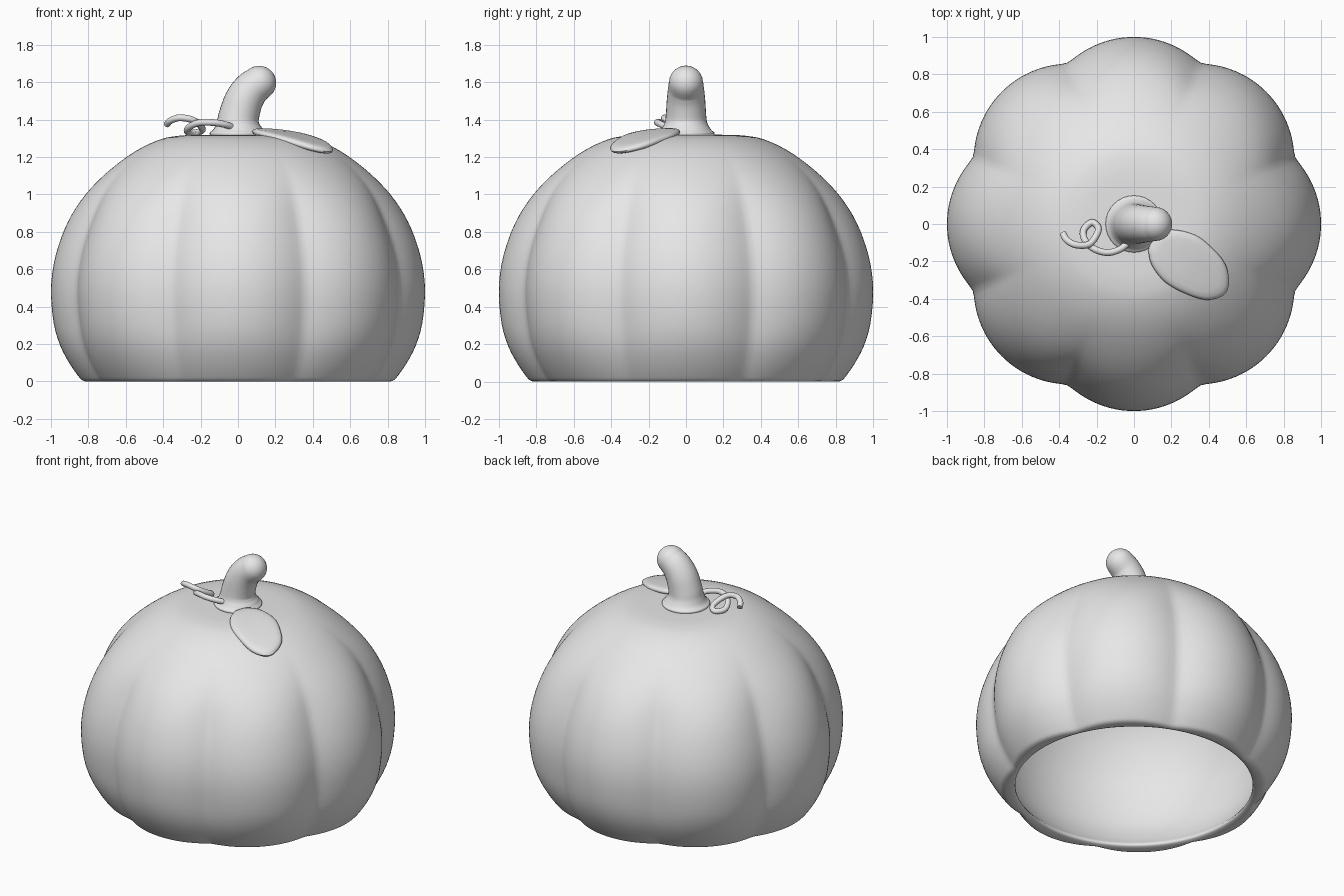
import bpy
import bmesh
import math
from mathutils import Vector

cube = bpy.data.objects.get("Cube")
if cube:
    bpy.data.objects.remove(cube, do_unlink=True)

GREY = (0.8, 0.8, 0.8, 1.0)
grey = bpy.data.materials.new("plain grey")
grey.use_nodes = True
grey.diffuse_color = GREY
grey.node_tree.nodes["Principled BSDF"].inputs["Base Color"].default_value = GREY


def spline(points, steps):
    """Smooth path through points of any dimension."""
    pts = [Vector(p) for p in points]
    pts = [2 * pts[0] - pts[1]] + pts + [2 * pts[-1] - pts[-2]]
    path = []
    for a, b, c, d in zip(pts, pts[1:], pts[2:], pts[3:]):
        for i in range(steps):
            t = i / steps
            path.append(b + 0.5 * t * ((c - a) + t * ((2 * a - 5 * b + 4 * c - d)
                                                      + t * (3 * b - a - 3 * c + d))))
    return path + [pts[-2]]


def skin(name, rings, angle=60):
    """Join closed rings of equal length into a smooth closed-ended surface."""
    bm = bmesh.new()
    loops = [[bm.verts.new(p) for p in ring] for ring in rings]
    count = len(loops[0])
    for low, high in zip(loops, loops[1:]):
        for i in range(count):
            j = (i + 1) % count
            bm.faces.new((low[i], low[j], high[j], high[i]))
    bm.faces.new(loops[0])
    bm.faces.new(loops[-1])
    bmesh.ops.recalc_face_normals(bm, faces=bm.faces)
    mesh = bpy.data.meshes.new(name)
    bm.to_mesh(mesh)
    bm.free()
    mesh.materials.append(grey)
    obj = bpy.data.objects.new(name, mesh)
    bpy.context.collection.objects.link(obj)
    bpy.ops.object.select_all(action="DESELECT")
    obj.select_set(True)
    bpy.context.view_layer.objects.active = obj
    bpy.ops.object.shade_smooth_by_angle(angle=math.radians(angle))
    return obj


def tube(name, path, reference, sides):
    """Round tube along (x, y, z, radius) points."""
    rings = []
    for i, p in enumerate(path):
        ahead = path[min(i + 1, len(path) - 1)] - path[max(i - 1, 0)]
        side = ahead.xyz.cross(reference).normalized()
        up = side.cross(ahead.xyz).normalized()
        turns = [math.tau * k / sides for k in range(sides)]
        rings.append([p.xyz + p.w * (side * math.cos(a) + up * math.sin(a)) for a in turns])
    return skin(name, rings)


# Hollow ribbed shell: outside from the crown down, then inside back up
LOBES = 8
SEGMENTS = LOBES * 24
outside = spline([(0.01, 1.32), (0.24, 1.318), (0.33, 1.312), (0.41, 1.296), (0.51, 1.253),
                  (0.61, 1.19), (0.72, 1.1), (0.815, 1), (0.89, 0.89), (0.945, 0.77),
                  (0.985, 0.63), (1, 0.48), (0.985, 0.31), (0.95, 0.19), (0.9, 0.095),
                  (0.855, 0.03), (0.835, 0.008), (0.815, 0)], 3)
inside = spline([(0.77, 0.002), (0.75, 0.02), (0.8, 0.09), (0.87, 0.24), (0.9, 0.48),
                 (0.875, 0.67), (0.81, 0.85), (0.7, 1.01), (0.52, 1.15), (0.28, 1.225),
                 (0.01, 1.24)], 3)


def groove_depth(z):
    fade = min(max((1.3 - z) / 0.48, 0), 1)
    return 0.074 * fade * fade * (3 - 2 * fade) * min(1, 0.7 + z)


def shell_ring(radius, z, depth):
    """Scalloped ring with softly rounded valleys between the lobes."""
    ring = []
    for i in range(SEGMENTS):
        a = math.tau * i / SEGMENTS
        t = abs((a * LOBES / math.tau + 0.5) % 1 * 2 - 1)
        t = 1 - math.hypot(1 - t, 0.05)
        r = radius * (1 - depth * t * t)
        ring.append((r * math.cos(a), r * math.sin(a), z))
    return ring


skin("pumpkin_shell",
     [shell_ring(r, z, groove_depth(z)) for r, z in outside]
     + [shell_ring(r, z, 0) for r, z in inside])

# Bent stem with a flared foot and a domed tip
stem = spline([(0, 0, 1.305, 0.145), (0, 0, 1.328, 0.152), (0, 0, 1.345, 0.135),
               (0, 0, 1.38, 0.115), (0.005, 0, 1.42, 0.108), (0.03, 0, 1.5, 0.103),
               (0.068, 0, 1.56, 0.097), (0.113, 0, 1.597, 0.091)], 4)
tip, lean = stem[-1].copy(), Vector((0.7, 0, 0.71))
for k in range(1, 9):
    a = math.radians(11 * k)
    centre = tip.xyz + lean * tip.w * math.sin(a)
    stem.append(Vector((*centre, tip.w * math.cos(a))))
tube("stem", stem, Vector((0, 1, 0)), 32)

# Curled tendril with one loop
curl = [(-0.03, -0.1, 1.36), (-0.075, -0.135, 1.375), (-0.14, -0.153, 1.385),
        (-0.21, -0.135, 1.383), (-0.26, -0.09, 1.36), (-0.27, -0.035, 1.335),
        (-0.225, 0.008, 1.33), (-0.19, -0.03, 1.35), (-0.235, -0.105, 1.395),
        (-0.31, -0.112, 1.41), (-0.36, -0.085, 1.395), (-0.38, -0.05, 1.375)]
tube("tendril", [Vector((*p, 0.018)) for p in spline(curl, 6)], Vector((0, 0, 1)), 12)

# Thick leaf draped over the crown
edge = [(0.075, -0.14), (0.095, -0.22), (0.165, -0.31), (0.27, -0.37), (0.38, -0.405),
        (0.465, -0.39), (0.503, -0.345), (0.505, -0.27), (0.48, -0.2), (0.42, -0.13),
        (0.33, -0.06), (0.2, -0.03), (0.11, -0.065), (0.075, -0.14)]
outline = spline(edge, 4)[:-1]
middle = sum(outline, Vector((0, 0))) / len(outline)


def leaf_ring(scale, height):
    ring = []
    for p in outline:
        x, y = middle + (p - middle) * scale
        s = (x - 0.09) * 0.78 - (y + 0.06) * 0.62
        ring.append((x, y, 1.34 - 0.08 * s - 0.28 * s * s + height))
    return ring


section = [(0.02, 0.022), (0.4, 0.022), (0.75, 0.021), (0.9, 0.018), (0.97, 0.011)]
upper = [leaf_ring(s, h) for s, h in section]
lower = [leaf_ring(s, -h) for s, h in reversed(section)]
skin("leaf", upper + [leaf_ring(1, 0)] + lower)
